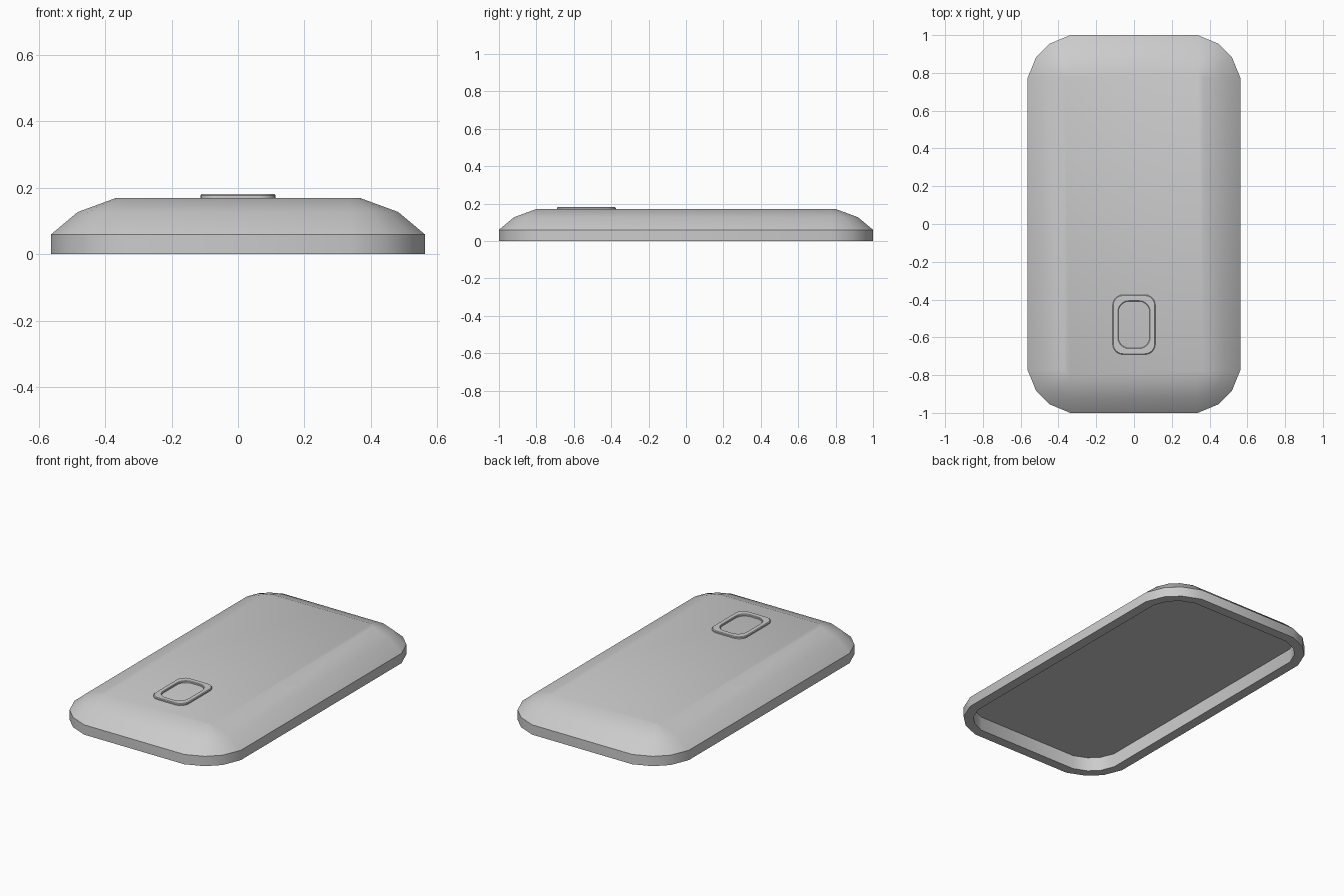
import bpy, bmesh, math

if "Cube" in bpy.data.objects:
    bpy.data.objects.remove(bpy.data.objects["Cube"])

# quarter-corner shapes, as (x, y) fractions of the corner radius
CHAMFER = [(1, 0), (0.8, 0.49), (0.48, 0.8), (0, 1)]
ROUND = [(math.cos(i * math.pi / 12), math.sin(i * math.pi / 12)) for i in range(7)]


def outline(hx, hy, r, corner):
    """Rounded rectangle, counter-clockwise."""
    pts = []
    for sx, sy in ((1, 1), (-1, 1), (-1, -1), (1, -1)):
        c = corner if sx * sy > 0 else corner[::-1]
        pts += [(sx * (hx - r + r * u), sy * (hy - r + r * v)) for u, v in c]
    return pts


def loft(name, rings, corner, cy=0, caps=True, angle=30):
    """Skin a stack of (half x, half y, radius, z) outlines."""
    bm = bmesh.new()
    loops = [[bm.verts.new((x, y + cy, z)) for x, y in outline(hx, hy, r, corner)]
             for hx, hy, r, z in rings]
    n = len(loops[0])
    for a, b in zip(loops, loops[1:]):
        for i in range(n):
            j = (i + 1) % n
            bm.faces.new((a[i], a[j], b[j], b[i]))
    if caps:
        bm.faces.new(loops[0][::-1])
        bm.faces.new(loops[-1])
    bmesh.ops.recalc_face_normals(bm, faces=bm.faces)
    me = bpy.data.meshes.new(name)
    bm.to_mesh(me)
    bm.free()
    ob = bpy.data.objects.new(name, me)
    bpy.context.collection.objects.link(ob)
    bpy.ops.object.select_all(action='DESELECT')
    ob.select_set(True)
    bpy.context.view_layer.objects.active = ob
    bpy.ops.object.shade_smooth_by_angle(angle=math.radians(angle))
    return ob


# back cover: recess floor, recess wall, rim, side wall, domed back
W, L, R = 0.5625, 1.0, 0.225
inset = lambda d, z: (W - d, L - d, R - d, z)
loft("back_cover",
     [inset(0.06, 0.085), inset(0.06, 0), inset(0, 0), inset(0, 0.06),
      inset(0.08, 0.127), inset(0.197, 0.17)], CHAMFER)

# raised lens frame with softened edges, open in the middle
loft("lens_frame",
     [(0.113, 0.158, 0.055, 0.165), (0.113, 0.158, 0.055, 0.177),
      (0.109, 0.154, 0.051, 0.181), (0.086, 0.127, 0.06, 0.181),
      (0.083, 0.124, 0.058, 0.178), (0.083, 0.124, 0.058, 0.165)],
     ROUND, cy=-0.533, caps=False)
